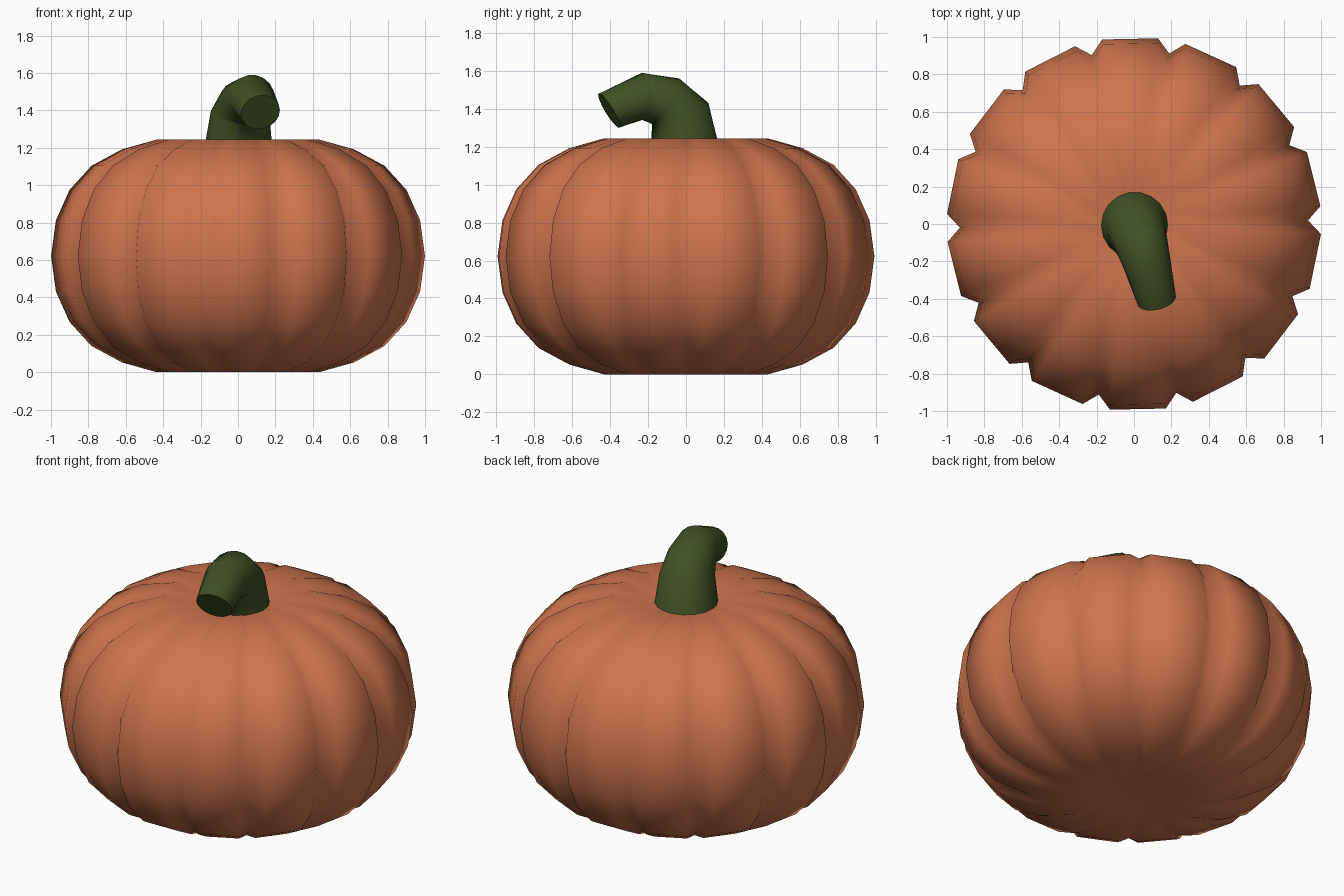
import bpy, bmesh, math
from mathutils import Vector

if "Cube" in bpy.data.objects:
    bpy.data.objects.remove(bpy.data.objects["Cube"])

def material(name, rgb):
    m = bpy.data.materials.new(name)
    m.diffuse_color = (*rgb, 1)
    m.use_nodes = True
    m.node_tree.nodes["Principled BSDF"].inputs["Base Color"].default_value = m.diffuse_color
    return m

def make_object(name, bm, mat):
    bmesh.ops.recalc_face_normals(bm, faces=bm.faces)
    me = bpy.data.meshes.new(name)
    bm.to_mesh(me)
    bm.free()
    me.materials.append(mat)
    ob = bpy.data.objects.new(name, me)
    bpy.context.collection.objects.link(ob)
    return ob

def bridge(bm, rings):
    for a, b in zip(rings, rings[1:]):
        n = len(a)
        for i in range(n):
            j = (i + 1) % n
            bm.faces.new((a[i], a[j], b[j], b[i])).smooth = True

orange = material("pumpkin orange", (0.62, 0.175, 0.075))
green = material("stem green", (0.053, 0.083, 0.018))

# Ribbed body: 14 flat-fronted ribs separated by narrow V grooves
RIBS, GROOVE, MID = 14, 0.93, 0.622
half = [(0.975, 0.19), (0.902, 0.353), (0.784, 0.482), (0.62, 0.57),
        (0.434, 0.622), (0.222, 0.612)]           # radius, height from middle
profile = [(r, MID - h) for r, h in reversed(half)] + [(1.001, MID)] \
        + [(r, MID + h) for r, h in half]
bm = bmesh.new()
rings = []
for r, z in profile:
    ring = []
    for k in range(RIBS):
        notch = 1.2 + k * 360 / RIBS
        for offset, f in ((0, GROOVE), (4.29, 1), (360 / RIBS - 4.29, 1)):
            a = math.radians(notch + offset)
            ring.append(bm.verts.new((r * f * math.cos(a), r * f * math.sin(a), z)))
    rings.append(ring)
bridge(bm, rings)
for ring, z in ((rings[0], MID - 0.58), (rings[-1], MID + 0.57)):   # dimpled ends
    pole = bm.verts.new((0, 0, z))
    for i, v in enumerate(ring):
        bm.faces.new((v, ring[(i + 1) % len(ring)], pole)).smooth = True
make_object("pumpkin_body", bm, orange)

# Bent, tapering stem: centre, direction, radius
path = [((0, 0, 1.16), (0, 0, 1), 0.187),
        ((0.012, -0.03, 1.38), (0.12, -0.31, 0.95), 0.158),
        ((0.04, -0.11, 1.44), (0.25, -0.83, 0.55), 0.142),
        ((0.075, -0.23, 1.465), (0.25, -1, 0), 0.125),
        ((0.12, -0.405, 1.39), (0.2, -0.85, -0.52), 0.106)]
SIDES = 18
bm = bmesh.new()
rings = []
for c, d, r in path:
    d = Vector(d).normalized()
    u = Vector((1, 0, 0))
    u = (u - d * u.dot(d)).normalized()
    w = d.cross(u)
    rings.append([bm.verts.new(Vector(c) + r * (u * math.cos(t) + w * math.sin(t)))
                  for t in (2 * math.pi * i / SIDES for i in range(SIDES))])
bridge(bm, rings)
for ring in (rings[0], rings[-1]):                # flat cut ends
    bm.faces.new(ring)
    for i, v in enumerate(ring):
        bm.edges.get((v, ring[(i + 1) % SIDES])).smooth = False
make_object("stem", bm, green)
